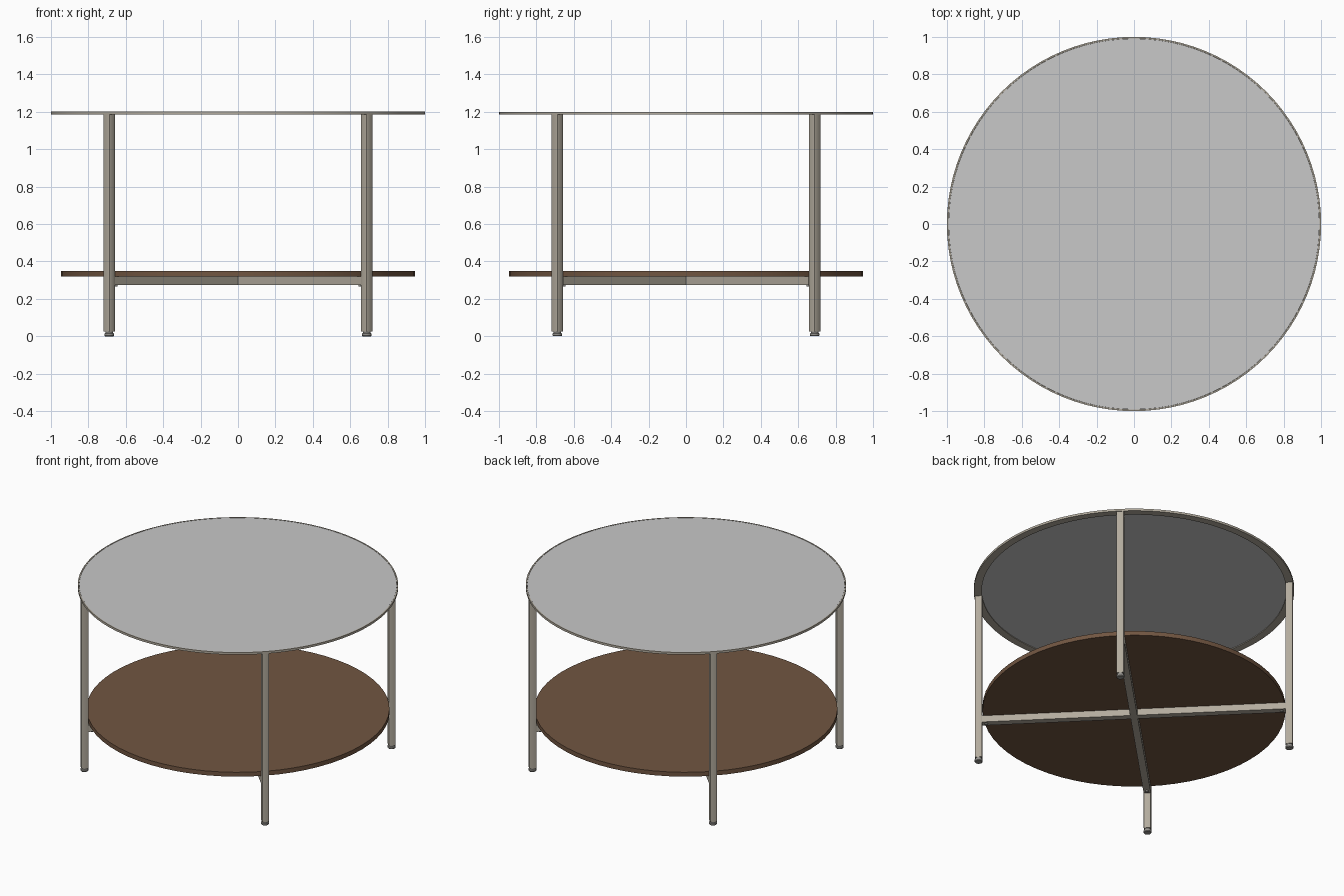
import bpy, bmesh, math
from mathutils import Matrix

cube = bpy.data.objects.get("Cube")
if cube:
    bpy.data.objects.remove(cube)


def material(name, rgb):
    m = bpy.data.materials.new(name)
    m.use_nodes = True
    m.diffuse_color = (*rgb, 1)
    bsdf = next(n for n in m.node_tree.nodes if n.type == 'BSDF_PRINCIPLED')
    bsdf.inputs["Base Color"].default_value = (*rgb, 1)
    return m


FRAME = material("warm grey metal", (0.45, 0.41, 0.34))
TOP = material("pale grey top", (0.58, 0.58, 0.58))
WOOD = material("brown wood", (0.165, 0.092, 0.053))
FOOT = material("grey foot", (0.30, 0.29, 0.27))


def add_object(name, bm, mat, smooth=False):
    bmesh.ops.recalc_face_normals(bm, faces=bm.faces)
    mesh = bpy.data.meshes.new(name)
    bm.to_mesh(mesh)
    bm.free()
    mesh.materials.append(mat)
    ob = bpy.data.objects.new(name, mesh)
    bpy.context.collection.objects.link(ob)
    if smooth:
        bpy.ops.object.select_all(action='DESELECT')
        ob.select_set(True)
        bpy.context.view_layer.objects.active = ob
        bpy.ops.object.shade_smooth_by_angle(angle=math.radians(35))
    return ob


def lathe(name, profile, mat, steps, closed=False, at=(0, 0)):
    """Spin an (r, z) profile round the vertical axis."""
    bm = bmesh.new()
    verts = [bm.verts.new((r, 0, z)) for r, z in profile]
    pairs = list(zip(verts, verts[1:]))
    if closed:
        pairs.append((verts[-1], verts[0]))
    edges = [bm.edges.new(p) for p in pairs]
    bmesh.ops.spin(bm, geom=verts + edges, cent=(0, 0, 0), axis=(0, 0, 1),
                   angle=math.tau, steps=steps)
    bmesh.ops.remove_doubles(bm, verts=bm.verts, dist=1e-5)
    bmesh.ops.translate(bm, verts=bm.verts, vec=(*at, 0))
    return add_object(name, bm, mat, smooth=True)


def box(name, size, centre, angle, mat, bevel=0.0):
    """Box placed along the x axis, then turned about z."""
    bm = bmesh.new()
    bmesh.ops.create_cube(bm, size=1)
    bmesh.ops.scale(bm, verts=bm.verts, vec=size)
    if bevel:
        upright = [e for e in bm.edges
                   if abs(e.verts[0].co.z - e.verts[1].co.z) > size[2] / 2]
        bmesh.ops.bevel(bm, geom=upright, offset=bevel, segments=2,
                        profile=0.5, affect='EDGES')
    bmesh.ops.translate(bm, verts=bm.verts, vec=centre)
    bmesh.ops.rotate(bm, verts=bm.verts, cent=(0, 0, 0),
                     matrix=Matrix.Rotation(angle, 3, 'Z'))
    return add_object(name, bm, mat, smooth=bevel > 0)


# Angle-section rim holding the table top
lathe("top_rim", [(0.95, 1.185), (1.0, 1.185), (1.0, 1.2),
                  (0.992, 1.2), (0.992, 1.19), (0.95, 1.19)],
      FRAME, 96, closed=True)
lathe("table_top", [(0, 1.19), (0.991, 1.19), (0.991, 1.199), (0, 1.199)],
      TOP, 96)

# Lower shelf
lathe("lower_shelf", [(0, 0.32), (0.945, 0.32), (0.945, 0.35), (0, 0.35)],
      WOOD, 64)

# Legs, feet and bar-end bolts on the diagonals
WIDTH = 0.045
LEG_R = 0.973
corners = ["back_left", "back_right", "front_right", "front_left"]
for i, corner in enumerate(corners):
    angle = math.pi / 4 + i * math.pi / 2
    c, s = math.cos(angle), math.sin(angle)
    box(corner + "_leg", (WIDTH, WIDTH, 1.163), (LEG_R, 0, 0.6065),
        angle, FRAME, bevel=0.004)
    lathe(corner + "_foot", [(0, 0), (0.022, 0), (0.025, 0.004),
                             (0.025, 0.015), (0.02, 0.018),
                             (0.02, 0.026), (0, 0.026)],
          FOOT, 20, at=(LEG_R * c, LEG_R * s))
    lathe(corner + "_bolt", [(0, 0.267), (0.01, 0.267), (0.01, 0.276), (0, 0.276)],
          FOOT, 12, at=(0.925 * c, 0.925 * s))

# Crossed bars under the shelf, one through and two halves
reach = LEG_R - WIDTH / 2
box("long_cross_bar", (2 * reach, WIDTH, WIDTH), (0, 0, 0.2975),
    math.pi / 4, FRAME)
half = reach - WIDTH / 2
for side, angle in (("right", 3 * math.pi / 4), ("left", -math.pi / 4)):
    box(side + "_half_cross_bar", (half, WIDTH, WIDTH),
        (WIDTH / 2 + half / 2, 0, 0.2975), angle, FRAME)
